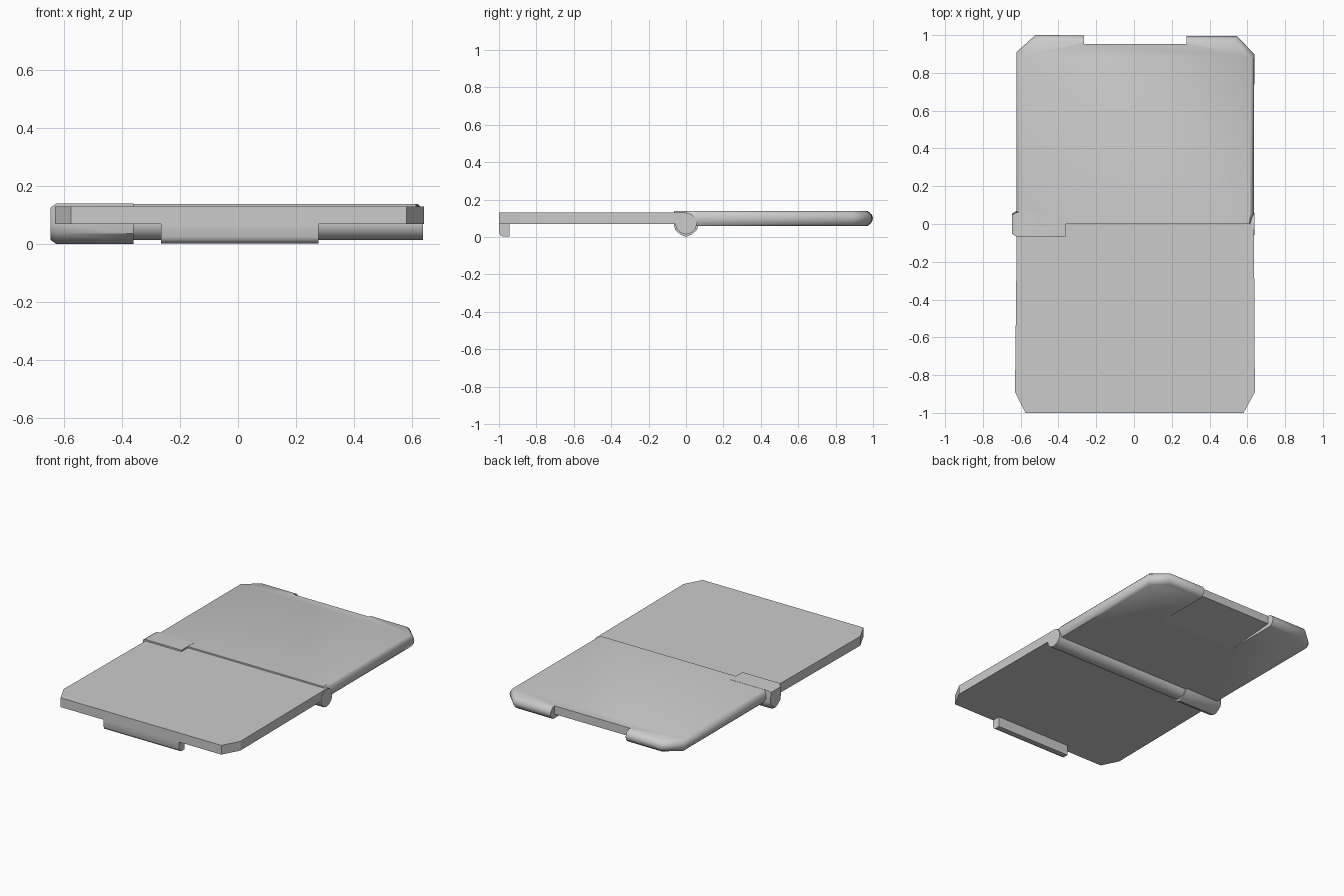
import bpy, bmesh, math

if "Cube" in bpy.data.objects:
    bpy.data.objects.remove(bpy.data.objects["Cube"])


def loft(name, rings, smooth=None):
    """Skin a list of equal-length closed rings and cap both ends."""
    bm = bmesh.new()
    rows = [[bm.verts.new(p) for p in ring] for ring in rings]
    n = len(rows[0])
    for a, b in zip(rows, rows[1:]):
        for i in range(n):
            j = (i + 1) % n
            bm.faces.new((a[i], a[j], b[j], b[i]))
    bm.faces.new(rows[0])
    bm.faces.new(rows[-1])
    bmesh.ops.recalc_face_normals(bm, faces=bm.faces)
    mesh = bpy.data.meshes.new(name)
    bm.to_mesh(mesh)
    bm.free()
    ob = bpy.data.objects.new(name, mesh)
    bpy.context.collection.objects.link(ob)
    if smooth:
        bpy.ops.object.select_all(action='DESELECT')
        ob.select_set(True)
        bpy.context.view_layer.objects.active = ob
        bpy.ops.object.shade_smooth_by_angle(angle=math.radians(smooth))
    return ob


def along_x(name, profile, x0, x1, smooth=None):
    """Extrude a (y, z) profile between two x positions."""
    return loft(name, [[(x, y, z) for y, z in profile] for x in (x0, x1)], smooth)


# Front panel: flat plate with clipped front corners
outline = [(-0.62, 0), (-0.63, -0.89), (-0.575, -1), (0.58, -1), (0.64, -0.89), (0.635, 0)]
loft("front_panel", [[(x, y, z) for x, y in outline] for z in (0.07, 0.13)])

# Latch lip under the front edge
along_x("latch_lip", [(-1, 0.07), (-1, 0.025), (-0.993, 0.01), (-0.98, 0.003),
                      (-0.945, 0.003), (-0.945, 0.07)], -0.265, 0.277, 40)

# Back panel: lofted plate with a rounded rim, flat at the hinge side
rings = []
for z, d in ((0.06, 0.028), (0.072, 0.012), (0.085, 0.004), (0.1, 0),
             (0.115, 0.004), (0.128, 0.013), (0.139, 0.03)):
    k = d * 0.6
    rings.append([(-0.622 + k, 0, z), (-0.622 + k, 0.91 - k, z), (-0.522 + k, 1 - d, z),
                  (0.545 - k, 0.994 - d, z), (0.637 - k, 0.9 - k, z), (0.635 - k, 0.06, z),
                  (0.617 - k / 3, 0, z)])
back = loft("back_panel", rings, 50)

# Notch in the back rim with a shallow ramp underneath
cutter = along_x("notch_cutter", [(1.1, 0), (1.1, 0.2), (0.952, 0.2), (0.952, 0.085),
                                  (0.6, 0.0595), (0.6, 0)], -0.265, 0.277)
cutter.hide_render = True
cutter.hide_viewport = True
mod = back.modifiers.new("notch", 'BOOLEAN')
mod.operation = 'DIFFERENCE'
mod.solver = 'EXACT'
mod.object = cutter

# Hinge barrel
barrel = [(0.058 * math.sin(a), 0.072 + 0.058 * math.cos(a))
          for a in (2 * math.pi * i / 12 for i in range(12))]
along_x("hinge_barrel", barrel, -0.36, 0.637, 40)

# Hinge knuckle: flat-topped block with a pointed underside and chamfered end
knuckle = [(-0.065, 0.14), (-0.065, 0.07), (-0.058, 0.037), (-0.03, 0.013), (0, 0),
           (0.03, 0.013), (0.058, 0.037), (0.068, 0.07), (0.06, 0.14)]
loft("hinge_knuckle", [[(x, y * s, 0.072 + (z - 0.072) * s) for y, z in knuckle]
                       for x, s in ((-0.645, 0.8), (-0.625, 1), (-0.36, 1))], 35)
